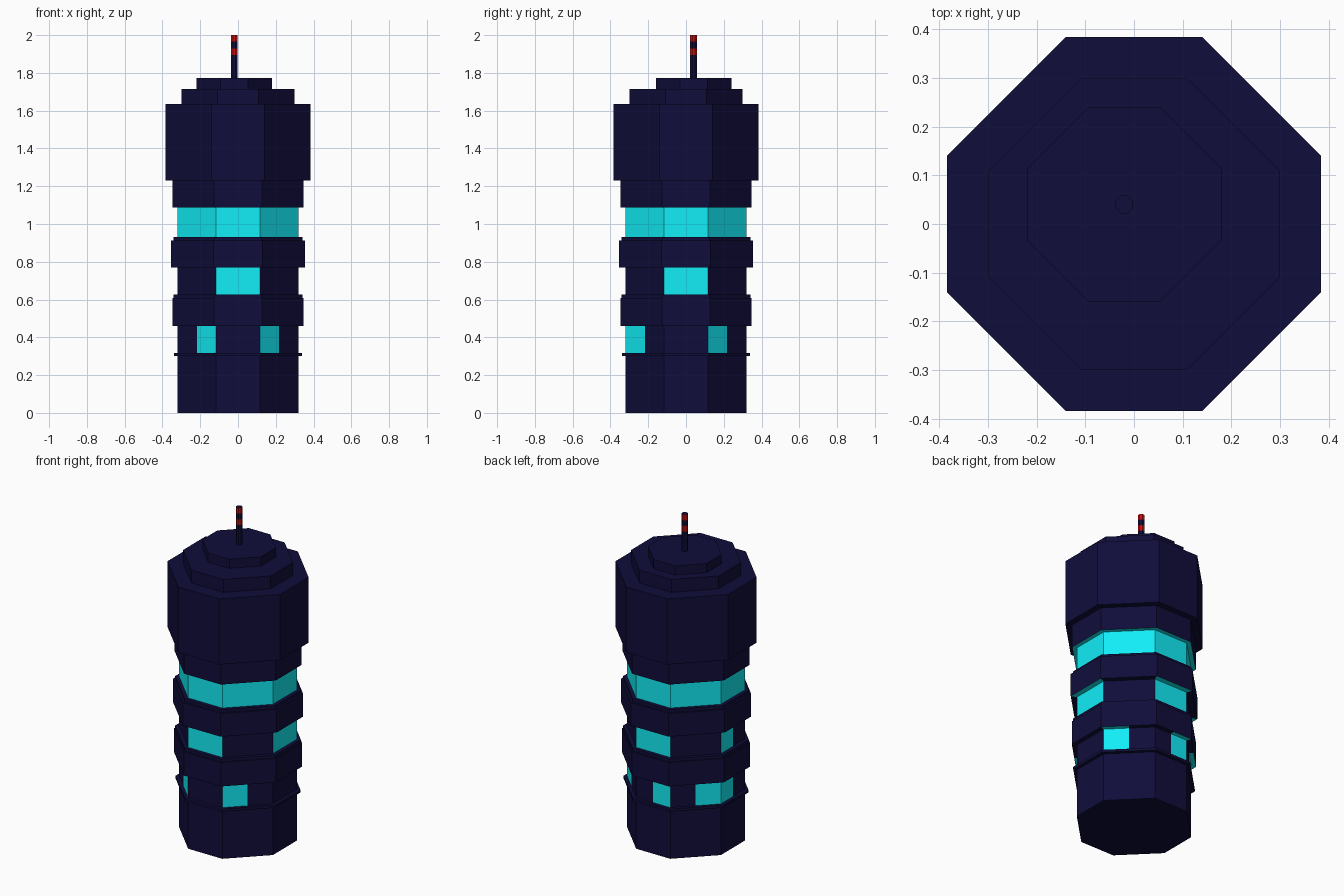
import bpy, bmesh
from mathutils import Vector

if "Cube" in bpy.data.objects:
    bpy.data.objects.remove(bpy.data.objects["Cube"])


def material(name, rgb):
    m = bpy.data.materials.new(name)
    m.diffuse_color = (*rgb, 1)
    m.use_nodes = True
    m.node_tree.nodes["Principled BSDF"].inputs["Base Color"].default_value = m.diffuse_color
    return m


NAVY = material("navy", (0.005, 0.004, 0.042))
CYAN = material("cyan_glass", (0.006, 0.85, 0.93))
RED = material("red", (0.6, 0.004, 0.004))


def octagon(r, halves):
    """Slightly uneven octagon, starting at the front face, counter-clockwise.
    With halves, every side is split at its middle."""
    k = 0.364 * r
    pts = [Vector(p) for p in ((-k, -r), (k, -r), (r, -k), (r, k),
                               (k, r), (-k, r), (-r, k), (-r, -k))]
    if halves:
        pts = [q for i, p in enumerate(pts)
               for q in (p, (p + pts[(i + 1) % 8]) / 2)]
    return pts


def loft(name, profile, mats, centre=(0, 0), halves=False, lit=None):
    """Stack octagon rings (radius, z); lit maps a band to its coloured sides."""
    lit = lit or {}
    bm = bmesh.new()
    rings = [[bm.verts.new((p.x + centre[0], p.y + centre[1], z))
              for p in octagon(r, halves)] for r, z in profile]
    n = len(rings[0])
    for level, (a, b) in enumerate(zip(rings, rings[1:])):
        for i in range(n):
            j = (i + 1) % n
            f = bm.faces.new((a[i], a[j], b[j], b[i]))
            f.material_index = int(i in lit.get(level, ()))
    bm.faces.new(rings[0][::-1])
    bm.faces.new(rings[-1])
    mesh = bpy.data.meshes.new(name)
    bm.to_mesh(mesh)
    bm.free()
    for m in mats:
        mesh.materials.append(m)
    ob = bpy.data.objects.new(name, mesh)
    bpy.context.collection.objects.link(ob)
    return ob


# Tower shaft: ledges, overhanging bands and three rows of windows
shaft = [(0.32, 0), (0.32, 0.30), (0.34, 0.30), (0.34, 0.316),
         (0.32, 0.316), (0.32, 0.46),                    # lower windows
         (0.348, 0.46), (0.348, 0.608), (0.342, 0.608), (0.342, 0.626),
         (0.32, 0.626), (0.32, 0.77),                    # middle windows
         (0.354, 0.77), (0.354, 0.913), (0.342, 0.913), (0.342, 0.931),
         (0.32, 0.931), (0.32, 1.088),                   # upper windows
         (0.346, 1.088), (0.346, 1.23)]
low, mid, high = {2, 6, 9, 11, 12, 15}, {0, 1, 4, 5, 8, 9, 12}, set(range(16))
# each window row also colours the soffit above it
windows = {4: low, 5: low, 10: mid, 11: mid, 16: high, 17: high}
loft("tower_shaft", shaft, (NAVY, CYAN), halves=True, lit=windows)

# Crown and stepped roof
loft("crown", [(0.384, 1.23), (0.384, 1.635)], (NAVY,))
loft("roof_step", [(0.299, 1.635), (0.299, 1.715)], (NAVY,))
AXIS = (-0.02, 0.04)
loft("roof_cap", [(0.2, 1.715), (0.2, 1.772)], (NAVY,), AXIS)

# Mast with two red stripes
heights = (1.772, 1.895, 1.93, 1.965, 2.0)
loft("mast", [(0.018, z) for z in heights], (NAVY, RED), AXIS,
     lit={1: range(8), 3: range(8)})
